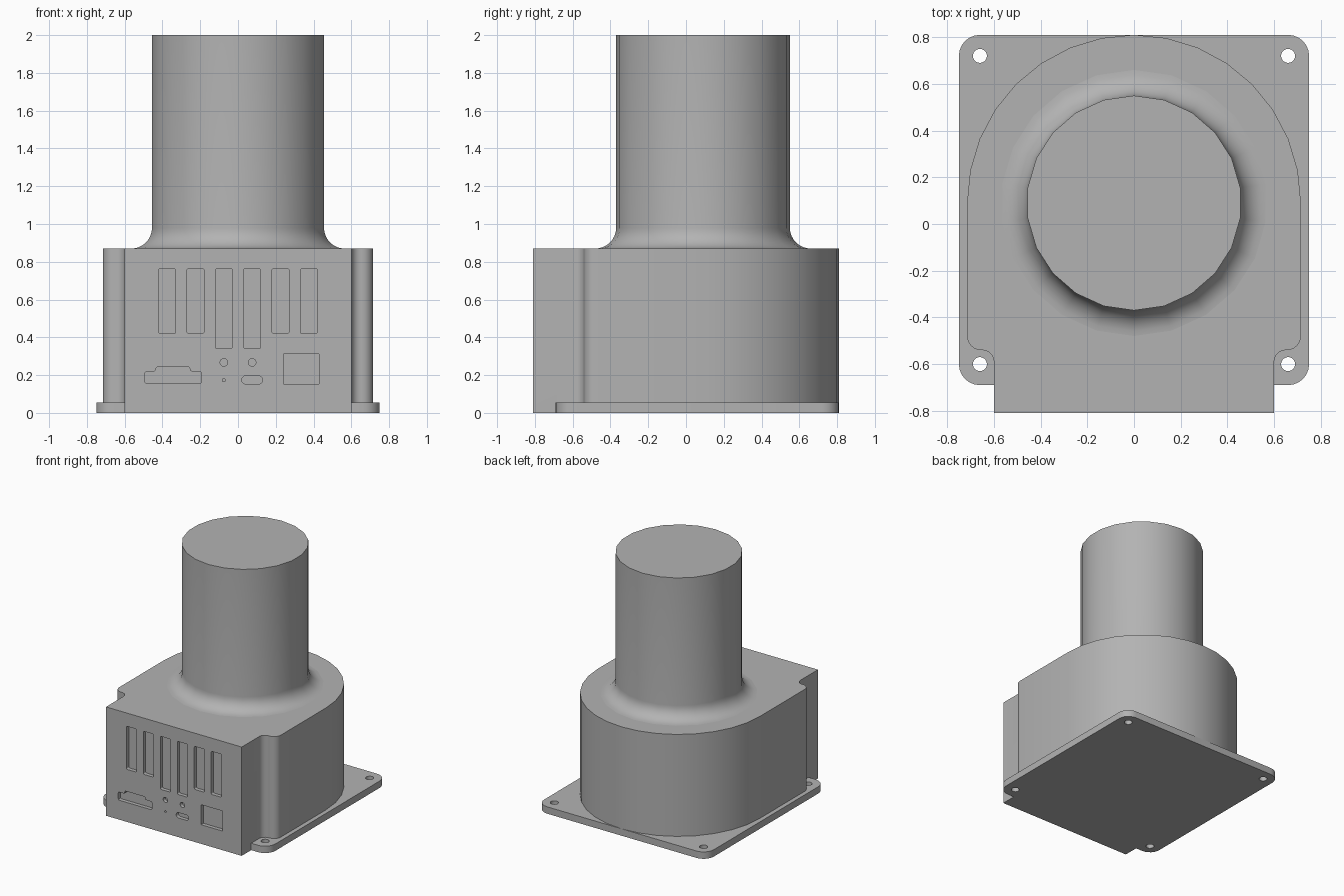
import bpy, bmesh, math
from mathutils import Vector, Matrix

if "Cube" in bpy.data.objects:
    bpy.data.objects.remove(bpy.data.objects["Cube"])

grey = bpy.data.materials.new("grey plastic")
grey.use_nodes = True
colour = (0.45, 0.45, 0.45, 1)
grey.diffuse_color = colour
grey.node_tree.nodes["Principled BSDF"].inputs["Base Color"].default_value = colour

CENTRE_Y = 0.09   # axis of the column and of the rounded back
TOP = 0.87        # top of the housing


def rounded(corners, segs=6):
    """Outline from (x, y, radius) corners, each filleted by its radius."""
    out = []
    for i, (x, y, r) in enumerate(corners):
        p = Vector((x, y))
        a = (Vector(corners[i - 1][:2]) - p).normalized()
        b = (Vector(corners[(i + 1) % len(corners)][:2]) - p).normalized()
        if r == 0:
            out.append(p)
            continue
        half = a.angle(b) / 2
        mid = p + (a + b).normalized() * r / math.sin(half)
        start = p + a * r / math.tan(half) - mid
        sweep = start.angle_signed(p + b * r / math.tan(half) - mid)
        for k in range(segs + 1):
            out.append(mid + Matrix.Rotation(-sweep * k / segs, 2) @ start)
    return out


def rect(x0, x1, y0, y1, r):
    return rounded([(x0, y0, r), (x1, y0, r), (x1, y1, r), (x0, y1, r)])


def disc(x, y, r):
    return rect(x - r, x + r, y - r, y + r, r)


def finish(name, bm):
    bmesh.ops.remove_doubles(bm, verts=bm.verts[:], dist=1e-5)
    bmesh.ops.recalc_face_normals(bm, faces=bm.faces[:])
    mesh = bpy.data.meshes.new(name)
    bm.to_mesh(mesh)
    bm.free()
    mesh.materials.append(grey)
    obj = bpy.data.objects.new(name, mesh)
    bpy.context.collection.objects.link(obj)
    return obj


def prisms(name, outlines, lo, hi, along_y=False):
    """Extrude outlines along z, or along y when they are drawn in x and z."""
    bm = bmesh.new()
    for outline in outlines:
        pts = [(p.x, lo, p.y) if along_y else (p.x, p.y, lo) for p in outline]
        verts = [bm.verts.new(p) for p in pts]
        bmesh.ops.remove_doubles(bm, verts=verts, dist=1e-5)
        face = bm.faces.new([v for v in verts if v.is_valid])
        moved = bmesh.ops.extrude_face_region(bm, geom=[face], use_keep_orig=True)["geom"]
        step = (0, hi - lo, 0) if along_y else (0, 0, hi - lo)
        bmesh.ops.translate(bm, vec=step, verts=[v for v in moved if isinstance(v, bmesh.types.BMVert)])
    return finish(name, bm)


def select(obj):
    bpy.ops.object.select_all(action="DESELECT")
    obj.select_set(True)
    bpy.context.view_layer.objects.active = obj


def combine(obj, other, operation):
    select(obj)
    mod = obj.modifiers.new(operation.title(), "BOOLEAN")
    mod.object, mod.operation, mod.solver = other, operation, "EXACT"
    bpy.ops.object.modifier_apply(modifier=mod.name)
    bpy.data.objects.remove(other)


# Housing: square front, stepped sides, half-round back
side = [(0.6, -0.81, 0), (0.6, -0.54, 0.05), (0.715, -0.54, 0.06)]
arc = [Vector((0.715 * math.cos(t), CENTRE_Y + 0.72 * math.sin(t)))
       for t in (math.pi * k / 16 for k in range(17))]
half = rounded(side + [(0.715, CENTRE_Y, 0), (0, CENTRE_Y, 0), (0, -0.81, 0)])[:-3]
mirrored = [Vector((-p.x, p.y)) for p in reversed(half)]
housing = prisms("housing", [half + arc + mirrored], 0, TOP)

# Mounting plate with four screw holes
plate = prisms("mounting_plate", [rect(-0.75, 0.75, -0.69, 0.81, 0.09)], 0, 0.055)
combine(housing, plate, "UNION")
holes = [disc(x, y, 0.03) for x in (-0.66, 0.66) for y in (-0.6, 0.72)]
combine(housing, prisms("screw_holes", holes, -0.1, 0.2), "DIFFERENCE")

# Recessed ports in the front panel
ports = []
for i, x in enumerate((0.075, 0.225, 0.375)):
    bottom = 0.34 if i == 0 else 0.42
    for c in (-x, x):
        ports.append(rect(c - 0.045, c + 0.045, bottom, 0.764, 0.01))
ports.append(rounded([(-0.492, 0.155, 0.01), (-0.195, 0.155, 0.01), (-0.195, 0.22, 0.01),
                      (-0.255, 0.22, 0.01), (-0.255, 0.243, 0.01), (-0.435, 0.243, 0.01),
                      (-0.435, 0.22, 0.01), (-0.492, 0.22, 0.01)], 3))
ports.append(rect(0.02, 0.13, 0.153, 0.196, 0.0215))
ports.append(rect(0.24, 0.43, 0.153, 0.313, 0.005))
ports += [disc(-0.075, 0.267, 0.02), disc(0.075, 0.267, 0.02), disc(-0.075, 0.173, 0.008)]
combine(housing, prisms("port_cutters", ports, -0.9, -0.78, True), "DIFFERENCE")

# Column with a flared foot
bm = bmesh.new()
flare = [(0.57 - 0.11 * math.sin(t), TOP + 0.11 * (1 - math.cos(t)))
         for t in (math.pi / 2 * k / 8 for k in range(9))]
profile = [bm.verts.new((0, r, z)) for r, z in flare + [(0.46, 2), (0, 2)]]
edges = [bm.edges.new(pair) for pair in zip(profile, profile[1:])]
bmesh.ops.spin(bm, geom=profile + edges, cent=(0, 0, 0), axis=(0, 0, 1),
               angle=math.tau, steps=22, use_merge=True)
bmesh.ops.translate(bm, vec=(0, CENTRE_Y, 0), verts=bm.verts[:])
column = finish("column", bm)

for obj in (housing, column):
    select(obj)
    bpy.ops.object.shade_smooth_by_angle(angle=math.radians(30))
